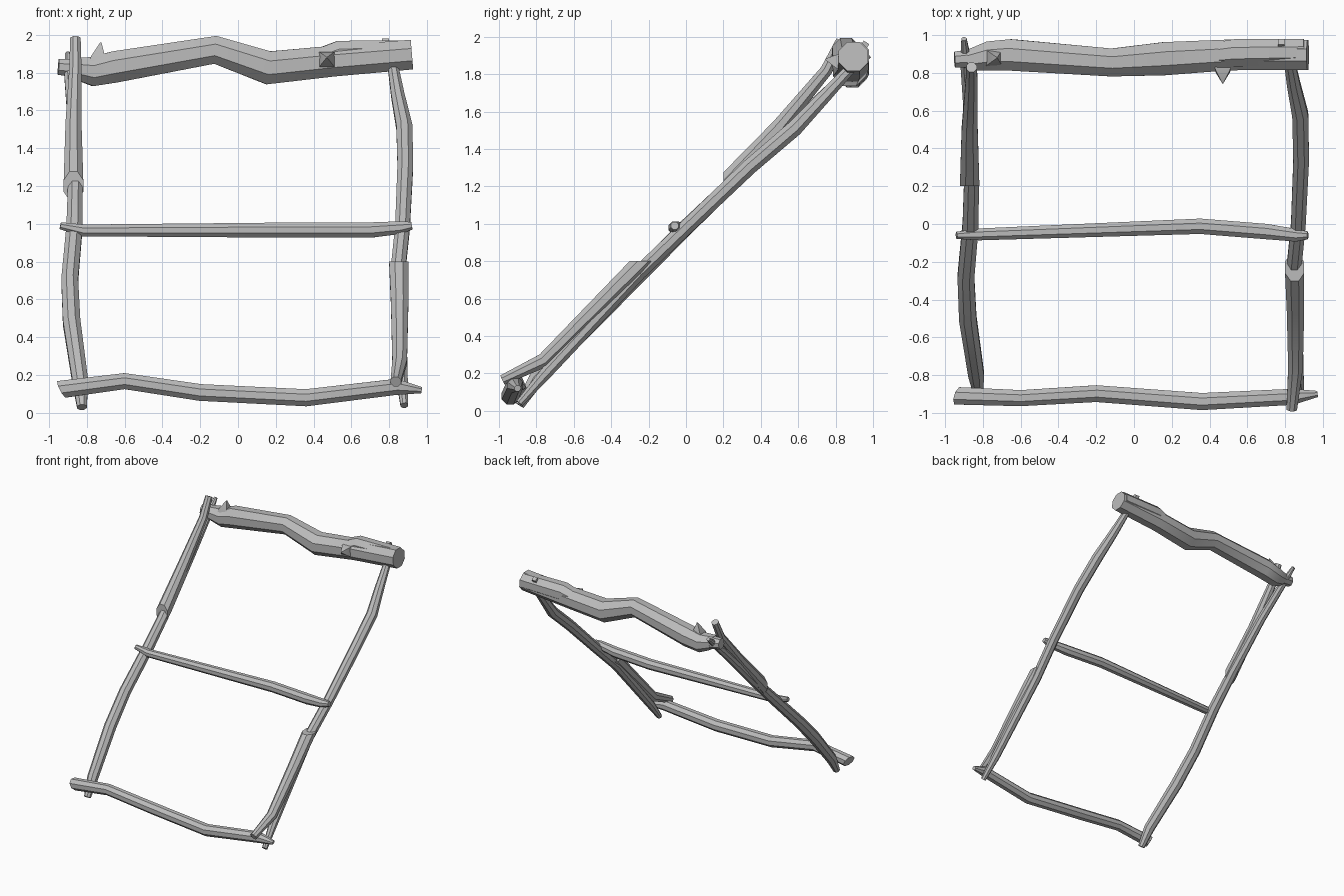
import bpy, bmesh, math
from mathutils import Vector

cube = bpy.data.objects.get("Cube")
if cube:
    bpy.data.objects.remove(cube, do_unlink=True)

wood = bpy.data.materials.new("grey wood")
wood.use_nodes = True
GREY = (0.5, 0.5, 0.5, 1)
wood.diffuse_color = GREY
wood.node_tree.nodes["Principled BSDF"].inputs["Base Color"].default_value = GREY


def branch(name, points, sides=8, cut=None):
    """Loft a crooked stick through (x, y, z, radius); cut = normal of the first end."""
    path = [Vector(p[:3]) for p in points]
    bm = bmesh.new()
    rings = []
    for i, p in enumerate(path):
        ahead = (path[min(i + 1, len(path) - 1)] - p).normalized()
        behind = (p - path[max(i - 1, 0)]).normalized()
        along = (ahead + behind).normalized()
        ref = Vector((0, 0, 1)) if abs(along.x) > 0.7 else Vector((1, 0, 0))
        u = along.cross(ref).normalized()
        v = along.cross(u)
        ring = []
        for k in range(sides):
            a = math.tau * (k + 0.5) / sides
            offset = (u * math.cos(a) + v * math.sin(a)) * points[i][3]
            if i == 0 and cut:
                n = Vector(cut)
                offset -= along * (offset.dot(n) / along.dot(n))
            ring.append(bm.verts.new(p + offset))
        rings.append(ring)
    for a, b in zip(rings, rings[1:]):
        for k in range(sides):
            j = (k + 1) % sides
            bm.faces.new((a[k], a[j], b[j], b[k]))
    bm.faces.new(rings[0])
    bm.faces.new(rings[-1])
    bmesh.ops.recalc_face_normals(bm, faces=bm.faces)
    mesh = bpy.data.meshes.new(name)
    bm.to_mesh(mesh)
    bm.free()
    mesh.materials.append(wood)
    obj = bpy.data.objects.new(name, mesh)
    bpy.context.collection.objects.link(obj)
    bpy.ops.object.select_all(action='DESELECT')
    obj.select_set(True)
    bpy.context.view_layer.objects.active = obj
    bpy.ops.object.shade_smooth_by_angle(angle=math.radians(40))
    return obj


# Thick crooked log across the top, with its stub, knot and twigs
branch("top_log", [(-.87, .87, 1.82, .06), (-.77, .89, 1.805, .083), (-.65, .895, 1.83, .09),
                   (-.12, .855, 1.92, .08), (.16, .875, 1.825, .095),
                   (.5, .895, 1.86, .088), (.92, .895, 1.895, .085)], cut=(1, .05, .2))
branch("top_log_stub", [(-.95, .87, 1.83, .045), (-.8, .88, 1.82, .06)])
branch("top_log_knot", [(.4, .89, 1.85, .07), (.54, .905, 1.895, .08), (.9, .91, 1.9, .075)])
branch("top_twig", [(-.74, .88, 1.82, .07), (-.74, .88, 1.88, .055), (-.725, .88, 1.96, .004)], 4)
branch("front_twig", [(.47, .87, 1.86, .07), (.47, .81, 1.87, .055), (.47, .745, 1.88, .004)], 4)
branch("back_nub", [(.78, .92, 1.9, .025), (.78, .965, 1.97, .025)], 4)

# Right-hand rail (-x): long stick and a tapered stick overlapping its top
branch("right_rail", [(-.825, -.89, .03, .028), (-.835, -.8, .17, .045), (-.88, -.5, .48, .05),
                      (-.89, -.28, .7, .048), (-.865, 0, .98, .046), (-.86, .25, 1.22, .042),
                      (-.87, .6, 1.56, .035), (-.89, .86, 1.8, .032), (-.9, .98, 1.9, .015)])
branch("right_rail_top", [(-.87, .2, 1.2, .056), (-.87, .5, 1.52, .046),
                          (-.86, .75, 1.82, .035), (-.86, .83, 1.98, .03)], cut=(0, 1, 0))

# Left-hand rail (+x): long stick and a tapered stick overlapping its foot
branch("left_rail", [(.88, -.89, .04, .022), (.865, -.75, .2, .035), (.845, -.25, .74, .042),
                     (.87, 0, .98, .042), (.885, .34, 1.305, .045), (.88, .58, 1.51, .046),
                     (.845, .74, 1.68, .038), (.82, .88, 1.83, .03)])
branch("left_rail_foot", [(.85, -.23, .8, .055), (.855, -.45, .58, .05),
                          (.855, -.76, .27, .042), (.835, -.98, .165, .03)], cut=(0, 0, 1))

# Thin rung across the middle
branch("middle_rung", [(-.94, -.06, .99, .02), (-.82, -.055, .965, .034), (.35, -.012, .967, .044),
                       (.7, -.04, .967, .044), (.86, -.06, .98, .036), (.92, -.06, .99, .022)])

# Crooked stick across the bottom
branch("bottom_stick", [(-.93, -.91, .125, .05), (-.6, -.922, .168, .046), (-.2, -.898, .108, .048),
                        (.36, -.94, .08, .049), (.84, -.915, .138, .046), (.97, -.9, .12, .018)],
       cut=(1, -.3, .5))
